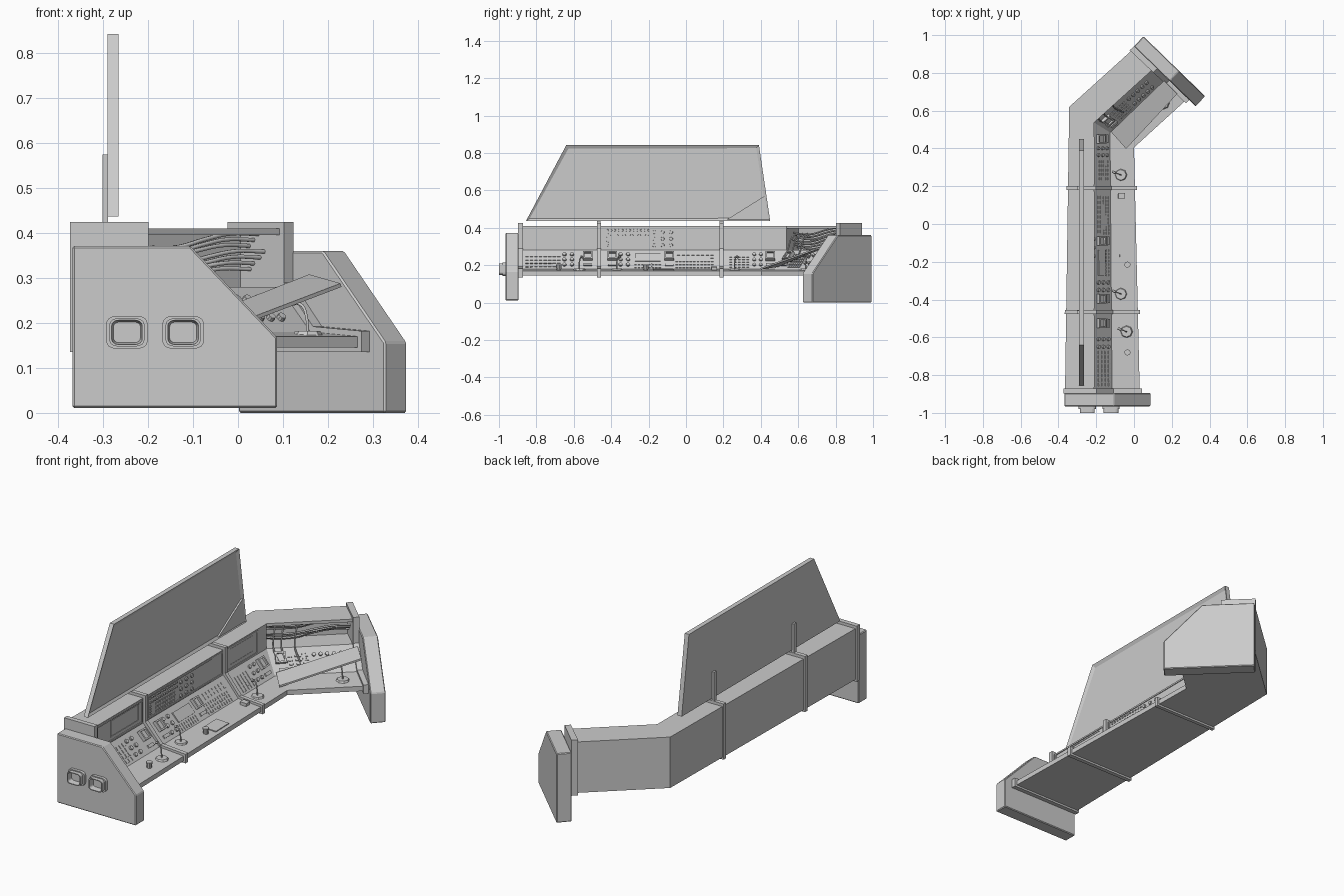
import bpy, bmesh, math, random
from mathutils import Vector, Matrix

if "Cube" in bpy.data.objects:
    bpy.data.objects.remove(bpy.data.objects["Cube"])

random.seed(4)
Z = Vector((0, 0, 1))


def finish(name, bm):
    bmesh.ops.recalc_face_normals(bm, faces=bm.faces)
    me = bpy.data.meshes.new(name)
    bm.to_mesh(me)
    bm.free()
    ob = bpy.data.objects.new(name, me)
    bpy.context.collection.objects.link(ob)
    return ob


def loft(name, rings):
    bm = bmesh.new()
    vs = [[bm.verts.new(p) for p in r] for r in rings]
    n = len(vs[0])
    for a, b in zip(vs, vs[1:]):
        for i in range(n):
            bm.faces.new((a[i], a[(i + 1) % n], b[(i + 1) % n], b[i]))
    bm.faces.new(vs[0])
    bm.faces.new(vs[-1])
    return finish(name, bm)


def prism(name, pts, origin, u, push):
    o, u, push = Vector(origin), Vector(u).normalized(), Vector(push)
    ring = [o + u * a + Z * z for a, z in pts]
    return loft(name, [ring, [p + push for p in ring]])


# Console path: k < 0.6 is y on the straight part, k = 1..2 runs along the angled wing
B3, F3 = Vector((-.343, .62, 0)), Vector((0, .405, 0))
B4, F4 = Vector((0, .93, 0)), Vector((.28, .66, 0))


def pt(k, t, z):
    if k < .99:
        b = Vector((-.365 + .0147 * (k + .875), k, 0))
        f = Vector((.03 - .0234 * (k + .875), k, 0))
    else:
        b, f = B3.lerp(B4, k - 1), F3.lerp(F4, k - 1)
    return b.lerp(f, t) + Z * z


def section(name, prof, ks):
    return loft(name, [[pt(k, t, z) for t, z in prof] for k in ks])


base = [(0, .145), (1, .145), (1, .17), (.63, .18), (.385, .28)]
section("console_straight", base + [(.385, .41), (0, .41)], (-.875, 1))
section("console_wing", base + [(.08, .28), (.08, .395), (.385, .395), (.385, .41), (0, .41)], (1, 2))
rib = [(-.02, .135), (1.03, .135), (1.03, .182), (.65, .192), (.42, .29), (.42, .425), (-.02, .425)]
for i, (a, b) in enumerate([(-.897, -.872), (-.477, -.455), (.18, .2), (1.95, 2.02)]):
    section(f"rib_{i}", rib, (a, b))

# End plates
side = [(0, 0), (.455, 0), (.455, .157), (.262, .36), (0, .36)]
ends = [prism("end_plate_front", side, (-.368, -.965, .011), (1, 0, 0), (0, .07, 0)),
        prism("end_plate_wing", side, (0, .94, 0), (.72, -.7, 0), (.05, .054, 0))]
for ob in ends:
    m = ob.modifiers.new("soft_edge", 'BEVEL')
    m.width, m.segments = .004, 1

# Rounded ports on the front end plate
def port_ring(cx, cz, w, h, y):
    r, out = min(w, h) * .55, []
    for q, (sx, sz) in enumerate([(1, 1), (-1, 1), (-1, -1), (1, -1)]):
        for j in range(5):
            a = math.pi / 2 * (q + j / 4)
            rz = r * .85
            out.append((cx + sx * (w - r) + r * math.cos(a), y, cz + sz * (h - rz) + rz * math.sin(a)))
    return out


for i, cx in enumerate((-.247, -.122)):
    loft(f"port_{i}", [port_ring(cx, .179, w, h, y) for w, h, y in
         [(.046, .036, -.96), (.046, .036, -.98), (.039, .031, -.98), (.039, .031, -1),
          (.034, .027, -1), (.03, .023, -.972)]])

# Small parts are laid on the three working faces: (t, z) from lower edge to upper edge
FACES = {"wall": ((.385, .28), (.385, .41)), "slope": ((.63, .18), (.385, .28)), "desk": ((1, .17), (.63, .18))}


def place(face, k, v):
    lo, hi = FACES[face]
    p, q = pt(k, *lo), pt(k, *hi)
    a = (pt(k + .01, *lo) - p).normalized()
    n = a.cross(q - p).normalized()
    u = n.cross(a)
    m = Matrix((a, u, n)).transposed().to_4x4()
    m.translation = p.lerp(q, v)
    return m


def parts(name, items):
    """items: (sides or 0 for box, face, k, v, width, height, depth, offset along, offset up)"""
    bm = bmesh.new()
    for sides, face, k, v, w, h, d, da, du in items:
        m = place(face, k, v) @ Matrix.Translation((da, du, d / 2 - .001)) @ Matrix.Diagonal((w, h, d + .002, 1))
        if sides:
            bmesh.ops.create_cone(bm, cap_ends=True, segments=sides, radius1=.5, radius2=.45, depth=1, matrix=m)
        else:
            bmesh.ops.create_cube(bm, size=1, matrix=m)
    return finish(name, bm)


def grid(name, face, k0, k1, v0, v1, nk, nv, w, h, d, sides=0):
    parts(name, [(sides, face, k0 + (k1 - k0) * i / max(nk - 1, 1), v0 + (v1 - v0) * j / max(nv - 1, 1),
                  w, h, d, 0, 0) for i in range(nk) for j in range(nv)])


def bezel(name, face, k, v, w, h, bar, d):
    parts(name, [(0, face, k, v, w, bar, d, 0, s * (h - bar) / 2) for s in (-1, 1)] +
          [(0, face, k, v, bar, h - 2 * bar, d, s * (w - bar) / 2, 0) for s in (-1, 1)])


# Keypads and knobs on the sloped panel
grid("keypad_left", "slope", -.85, -.68, .15, .7, 8, 4, .017, .018, .005)
grid("knobs_left", "slope", -.65, -.61, .2, .75, 2, 3, .022, .022, .01, 10)
grid("knobs_middle", "slope", -.35, -.31, .2, .75, 2, 3, .022, .022, .01, 10)
grid("keys_under_display", "slope", -.27, -.14, .1, .25, 8, 2, .012, .014, .005)
grid("keypad_middle", "slope", -.05, .14, .1, .4, 11, 3, .013, .013, .005)
grid("key_row_middle", "slope", -.04, .14, .6, .75, 8, 2, .016, .013, .005)
grid("keypad_right", "slope", .24, .33, .12, .65, 5, 5, .014, .014, .005)
grid("knobs_right", "slope", .365, .4, .2, .75, 2, 3, .02, .02, .01, 10)
grid("keypad_wing", "slope", 1.22, 1.42, .12, .7, 6, 5, .012, .016, .005)
grid("knobs_wing", "slope", 1.5, 1.8, .3, .7, 5, 2, .02, .02, .01, 10)
parts("wide_display", [(0, "slope", -.205, .57, .135, .055, .008, 0, 0)])
for i, k in enumerate((-.525, -.395, -.09, .45, 1.12)):
    bezel(f"monitor_frame_{i}", "slope", k, .63, .05, .055, .008, .02)
    parts(f"monitor_{i}", [(0, "slope", k, .63, .036, .04, .009, 0, 0),
                           (0, "slope", k, .2, .045, .016, .008, 0, 0)])

# Upright panels
for i, (k, w) in enumerate(((-.674, .38), (-.137, .62), (.335, .25))):
    bezel(f"wall_frame_{i}", "wall", k, .5, w, .122, .008, .005)
for i, (k, w) in enumerate(((-.63, .23), (.33, .19))):
    bezel(f"wall_screen_{i}", "wall", k, .54, w, .085, .004, .003)
grid("wall_lights", "wall", -.42, -.2, .65, .82, 12, 2, .012, .012, .005, 8)
grid("wall_lights_column", "wall", -.42, -.42, .2, .5, 1, 4, .012, .012, .005, 8)
grid("wall_knobs", "wall", -.17, -.08, .2, .74, 3, 3, .02, .02, .008, 10)
grid("wall_keys", "wall", -.37, -.22, .18, .48, 9, 3, .01, .01, .004)


def tube(name, pts, r):
    cu = bpy.data.curves.new(name, 'CURVE')
    cu.dimensions, cu.bevel_depth, cu.bevel_resolution = '3D', r, 1
    cu.resolution_u, cu.use_fill_caps = 4, True
    sp = cu.splines.new('BEZIER')
    sp.bezier_points.add(len(pts) - 1)
    for b, p in zip(sp.bezier_points, pts):
        b.co = p
        b.handle_left_type = b.handle_right_type = 'AUTO'
    ob = bpy.data.objects.new(name, cu)
    bpy.context.collection.objects.link(ob)


# Exposed cables in the open bay of the wing, some hanging out over the slope
for i in range(7):
    z, t = .3 + .013 * i, .16 + .03 * (i % 4)
    tube(f"cable_{i}", [pt(1.03 + .92 * j / 5, t + random.uniform(-.02, .02),
                           z + .02 * (j / 5) ** 2 - .012 * math.sin(j * 1.2) - .004) for j in range(6)], .005)
for i, k in enumerate((1.06, 1.15, 1.3)):
    tube(f"hanging_cable_{i}", [pt(k + .1, .2, .37), pt(k + .03, .36, .35), pt(k, .42, .29), pt(k + .02, .55, .23)], .004)

# Removed cover leaning over the wing desk
cover = [Vector(p) for p in ((-.12, .49, .19), (.16, .76, .3), (.23, .69, .28), (-.04, .4, .177))]
loft("loose_cover", [cover, [p + Vector((-.002, -.002, .008)) for p in cover]])


# Gooseneck microphones
def solid(name, loc, r1, r2, h, sides):
    bm = bmesh.new()
    bmesh.ops.create_cone(bm, cap_ends=True, segments=sides, radius1=r1, radius2=r2, depth=h,
                          matrix=Matrix.Translation(Vector(loc) + Z * h / 2))
    return finish(name, bm)


for i, (x, y) in enumerate(((-.04, -.57), (-.07, -.37), (-.07, .26), (.155, .64))):
    solid(f"mic_base_{i}", (x, y, .172), .034, .028, .01, 8)
    tube(f"mic_neck_{i}", [(x, y, .178), (x - .003, y, .215), (x - .012, y + .005, .238), (x - .03, y + .012, .246)], .0035)
    tube(f"mic_head_{i}", [(x - .028, y + .011, .246), (x - .045, y + .017, .242)], .007)

# Desk clutter
for i, y in enumerate((-.68, -.215)):
    solid(f"cup_{i}", (-.035, y, .171), .012, .016, .032, 10)
parts("desk_box", [(0, "desk", .15, .55, .03, .036, .016, 0, 0)])
parts("desk_tablet", [(0, "desk", -.12, .4, .11, .07, .005, 0, 0)])

# Large upright board with recessed face, corner gusset and rear posts
board = prism("board", [(-.855, .437), (.45, .437), (.39, .842), (-.64, .842)], (-.29, 0, 0), (0, 1, 0), (.024, 0, 0))
bm = bmesh.new()
bm.from_mesh(board.data)
front = max(bm.faces, key=lambda f: f.calc_center_median().x)
bmesh.ops.inset_region(bm, faces=[front], thickness=.022, depth=0)
bmesh.ops.translate(bm, verts=front.verts, vec=(-.009, 0, 0))
bm.to_mesh(board.data)
bm.free()
prism("board_gusset", [(.44, .445), (.22, .445), (.42, .57)], (-.28, 0, 0), (0, 1, 0), (.0135, 0, 0))
for i, y in enumerate((-.467, .19)):
    prism(f"board_post_{i}", [(-.01, .41), (.01, .41), (.01, .575), (-.01, .575)], (-.301, y, 0), (0, 1, 0), (.012, 0, 0))
